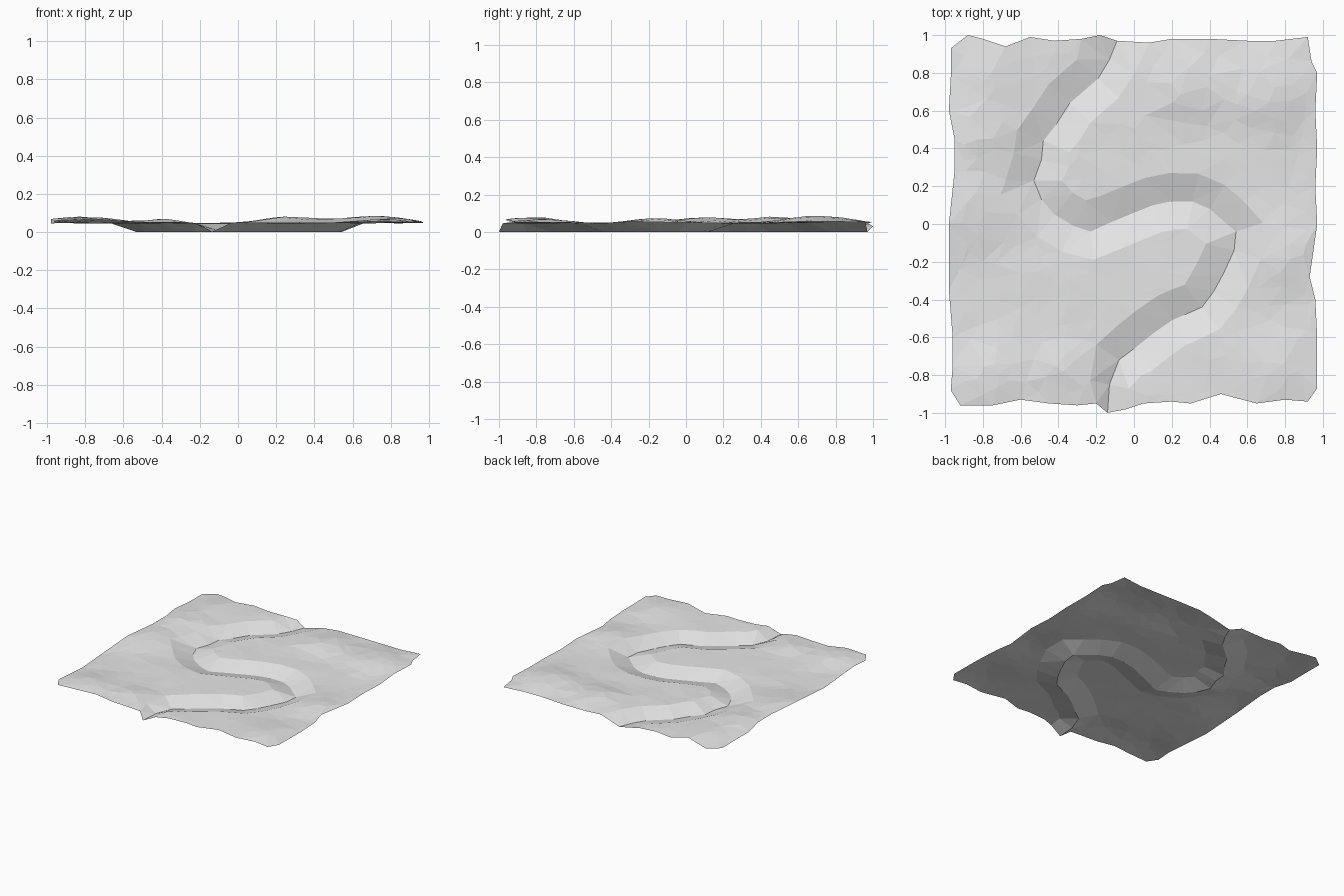
import bpy
import math
import random
from mathutils import Vector, noise
from mathutils.geometry import delaunay_2d_cdt, intersect_point_line

random.seed(4)
cube = bpy.data.objects.get("Cube")
if cube:
    bpy.data.objects.remove(cube, do_unlink=True)

# Ragged outline of the land, anticlockwise from the front left corner
outline = [
    (-.97, -.88), (-.92, -.96), (-.75, -.96), (-.6, -.93), (-.45, -.95), (-.3, -.96),
    (-.2, -.95), (-.14, -1), (-.04, -.98), (.05, -.95), (.2, -.94), (.3, -.95),
    (.46, -.9), (.65, -.95), (.8, -.93), (.92, -.94), (.97, -.87), (.97, -.6),
    (.96, -.4), (.93, -.28), (.97, 0), (.96, .2), (.97, .4), (.96, .6), (.97, .8),
    (.94, .86), (.92, .99), (.75, .97), (.6, .97), (.4, .98), (.2, .98), (.08, .96),
    (-.09, .97), (-.18, 1), (-.28, .98), (-.42, .97), (-.55, .99), (-.68, .94),
    (-.8, .98), (-.88, 1), (-.97, .93), (-.97, .78), (-.98, .6), (-.95, .45),
    (-.95, .28), (-.98, 0), (-.98, -.35), (-.96, -.6), (-.96, -.75),
]
mouth, source = outline.index((-.14, -1)), outline.index((-.09, .97))

# Winding river bed, from the source at the back to the mouth at the front
bed = [
    (-.13, .87), (-.19, .77), (-.34, .64), (-.41, .53), (-.48, .44), (-.49, .34),
    (-.53, .23), (-.49, .13), (-.42, .05), (-.32, -.01), (-.23, -.04), (-.12, .01),
    (0, .06), (.1, .1), (.2, .12), (.31, .12), (.4, .08), (.48, .01), (.54, -.04),
    (.53, -.14), (.47, -.27), (.42, -.36), (.36, -.44), (.27, -.48), (.2, -.51),
    (.1, -.58), (0, -.66), (-.08, -.72), (-.13, -.85),
]
river = [Vector(p) for p in [outline[source], *bed, outline[mouth]]]

# Low hills: x, y, radius, height
hills = [(-.82, .5, .17, .04), (-.75, .82, .15, .025), (-.9, .1, .2, .035),
         (-.78, -.85, .2, .035), (-.4, -.78, .13, .022), (.25, .72, .2, .035),
         (.72, .7, .22, .042), (.78, -.15, .17, .03), (.75, -.75, .18, .025)]


def river_distance(p):
    best = 9
    for a, b in zip(river, river[1:]):
        near, t = intersect_point_line(p, a, b)
        best = min(best, (p - a.lerp(b, min(1, max(0, t)))).length)
    return best


def bank_width(y):
    return .15 if y > -.7 else max(.07, .15 + (y + .7) * .3)


def ground(p):
    z = .046 + .007 * noise.noise((p.x * 5, p.y * 5, 1))
    for x, y, radius, height in hills:
        z += height * math.exp(-((p.x - x) ** 2 + (p.y - y) ** 2) / radius ** 2)
    return min(z, .085)


def height_at(p):
    return ground(p) * min(1, river_distance(p) / bank_width(p.y))


points = [Vector(p) for p in outline]
first_bed = len(points)
points += [Vector(p) for p in bed]
chain = [source, *range(first_bed, len(points)), mouth]
bed_edges = list(zip(chain, chain[1:]))


def add_point(p, gap):
    if abs(p.x) < .93 and abs(p.y) < .91 and all((p - q).length > gap for q in points):
        points.append(p)


# Top rims of both river banks
for before, here, after in zip(river, river[1:], river[2:]):
    along = (after - before).normalized()
    side = Vector((-along.y, along.x))
    for sign in (-1, 1):
        rim = here + side * sign * bank_width(here.y)
        if river_distance(rim) > .9 * bank_width(rim.y):
            add_point(rim, .05)

# Irregular points over the rolling ground
step = .09
for i in range(-10, 11):
    for j in range(-10, 11):
        p = Vector((i + random.uniform(-.4, .4), j + random.uniform(-.4, .4))) * step
        if river_distance(p) > bank_width(p.y) + .03:
            add_point(p, .045)

# Triangulate inside the outline, keeping the bed as a crease
verts, _, faces, *_ = delaunay_2d_cdt(points, bed_edges, [list(range(len(outline)))], 1, 1e-5)
mesh = bpy.data.meshes.new("river_valley_terrain")
mesh.from_pydata([(p.x, p.y, height_at(p)) for p in verts], [], faces)
mesh.update()
terrain = bpy.data.objects.new("river_valley_terrain", mesh)
bpy.context.collection.objects.link(terrain)

# Plain grey ground
grey = bpy.data.materials.new("light_grey_ground")
grey.use_nodes = True
grey.diffuse_color = (.8, .8, .8, 1)
grey.node_tree.nodes["Principled BSDF"].inputs["Base Color"].default_value = (.8, .8, .8, 1)
mesh.materials.append(grey)
